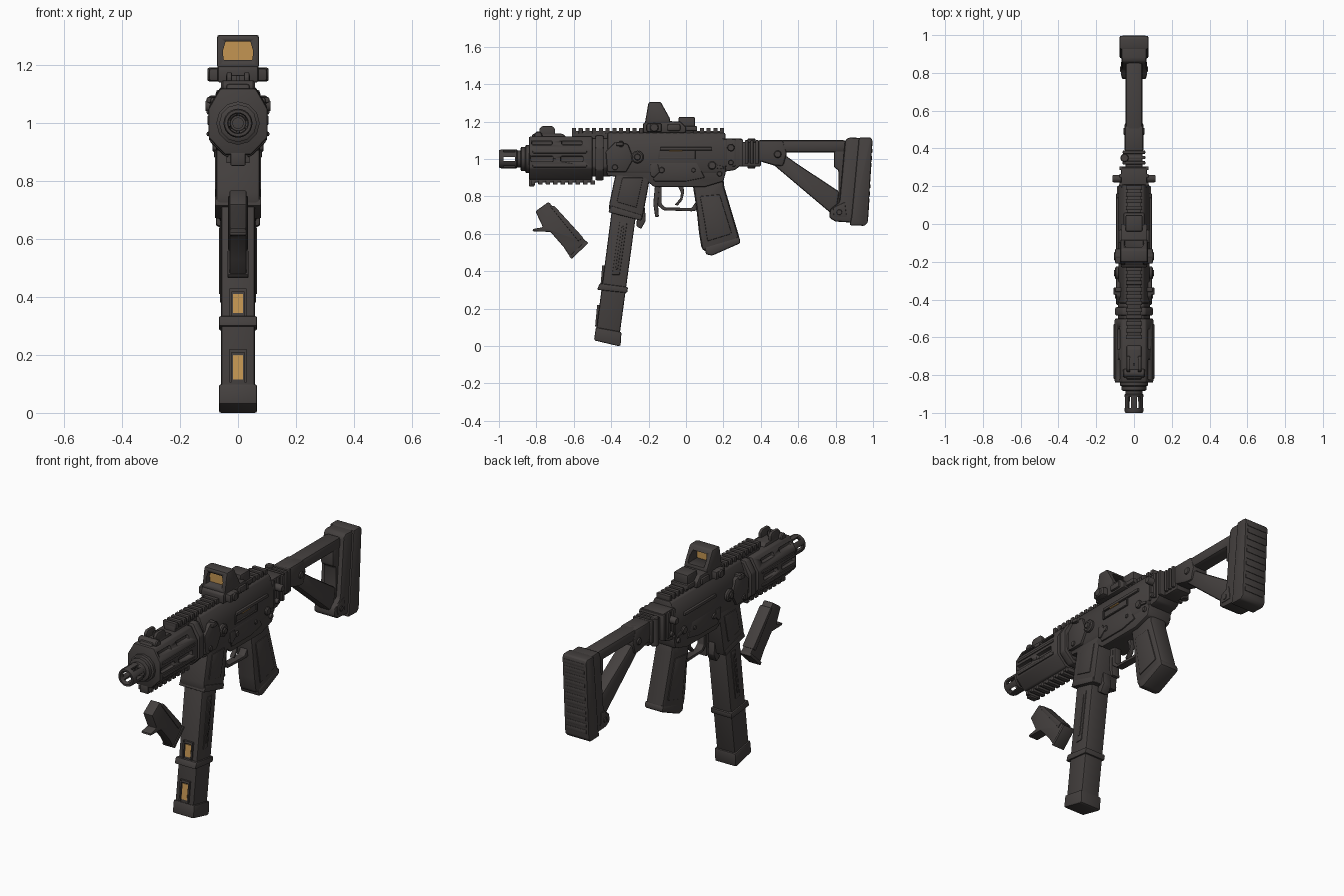
import bpy, bmesh, math
from mathutils import Vector, Matrix


def material(name, col):
    m = bpy.data.materials.new(name)
    m.diffuse_color = (*col, 1)
    return m


DARK = material("dark gunmetal", (0.058, 0.051, 0.049))
GOLD = material("amber gold", (0.55, 0.30, 0.085))


def finish(name, bm, mat=DARK, bevel=0.0):
    bmesh.ops.recalc_face_normals(bm, faces=bm.faces[:])
    if bevel:
        sharp = [e for e in bm.edges if len(e.link_faces) == 2 and e.calc_face_angle(0) > 0.5]
        bmesh.ops.bevel(bm, geom=sharp, offset=bevel, segments=2, profile=0.5,
                        affect='EDGES', clamp_overlap=True)
    me = bpy.data.meshes.new(name)
    bm.to_mesh(me)
    bm.free()
    ob = bpy.data.objects.new(name, me)
    bpy.context.collection.objects.link(ob)
    me.materials.append(mat)
    bpy.ops.object.select_all(action='DESELECT')
    ob.select_set(True)
    bpy.context.view_layer.objects.active = ob
    bpy.ops.object.shade_smooth_by_angle(angle=math.radians(35))
    return ob


def extrude(name, pts, a, b, axis='x', mat=DARK, bevel=0.008):
    """Axis x: pts are (y, z). Axis y: pts are (x, z)."""
    bm = bmesh.new()
    put = (lambda p, t: (t, p[0], p[1])) if axis == 'x' else (lambda p, t: (p[0], t, p[1]))
    f = bm.faces.new([bm.verts.new(put(p, a)) for p in pts])
    new = bmesh.ops.extrude_face_region(bm, geom=[f])['geom']
    d = Vector(put((0, 0), b - a))
    bmesh.ops.translate(bm, vec=d, verts=[v for v in new if isinstance(v, bmesh.types.BMVert)])
    return finish(name, bm, mat, bevel)


def slab(name, pts, w, **k):
    return extrude(name, pts, -w, w, **k)


def boxes(name, items, mat=DARK, bevel=0.005):
    """Each item is (x0, x1, y0, y1, z0, z1)."""
    bm = bmesh.new()
    for x0, x1, y0, y1, z0, z1 in items:
        m = Matrix.Translation(((x0 + x1) / 2, (y0 + y1) / 2, (z0 + z1) / 2)) @ \
            Matrix.Diagonal((x1 - x0, y1 - y0, z1 - z0, 1))
        bmesh.ops.create_cube(bm, size=1, matrix=m)
    return finish(name, bm, mat, bevel)


def lathe(name, prof, pos, axis='y', n=24, bevel=0.0):
    """Revolve (distance, radius) pairs around an axis through pos."""
    bm = bmesh.new()
    rings = []
    for d, r in prof:
        ring = []
        for i in range(n):
            c, s = r * math.cos(2 * math.pi * i / n), r * math.sin(2 * math.pi * i / n)
            o = {'x': (d, c, s), 'y': (c, d, s), 'z': (c, s, d)}[axis]
            ring.append(bm.verts.new(Vector(pos) + Vector(o)))
        rings.append(ring)
    for p, q in zip(rings, rings[1:]):
        for i in range(n):
            bm.faces.new((p[i], p[(i + 1) % n], q[(i + 1) % n], q[i]))
    bm.faces.new(rings[0])
    bm.faces.new(rings[-1])
    return finish(name, bm, DARK, bevel)


def pin(name, y, z, r, w, n=20):
    lathe(name, [(-w, r * .8), (-w + .006, r), (w - .006, r), (w, r * .8)], (0, y, z), 'x', n)


def cut(ob, cutter):
    cutter.hide_render = True
    m = ob.modifiers.new("cut", 'BOOLEAN')
    m.object, m.operation, m.solver = cutter, 'DIFFERENCE', 'EXACT'
    bpy.context.view_layer.objects.active = ob
    bpy.ops.object.modifier_apply(modifier=m.name)
    bpy.data.objects.remove(cutter)


def mirror_x(pts):
    return pts + [(-x, z) for x, z in reversed(pts)]


# Muzzle device with slots, and barrel collar
muzzle = lathe("muzzle", [(-.84, .05), (-.90, .045), (-.905, .05), (-.99, .05), (-1, .046),
                          (-1, .036), (-.985, .034), (-.90, .026), (-.90, .018), (-.87, .018)], (0, 0, 1))
for k in range(3):
    c = boxes("muzzle_slot_cutter", [(-.07, .07, -.975, -.915, -.010, .010)], bevel=0)
    c.matrix_world = Matrix.Translation((0, 0, 1)) @ Matrix.Rotation(math.pi * k / 3, 4, 'Y')
    bpy.context.view_layer.update()
    cut(muzzle, c)
lathe("barrel_collar", [(-.885, .055), (-.88, .065), (-.86, .065), (-.855, .075), (-.82, .075)], (0, 0, 1), n=12)

# Handguard with side slots
guard = extrude("handguard", mirror_x([(.045, .89), (.102, .95), (.102, 1.05), (.062, 1.12)]),
                -.84, -.5, 'y')
slots = []
for s in (-1, 1):
    for y in (-.77, -.61):
        slots.append((s * .1 - .02, s * .1 + .02, y - .06, y + .06, .985, 1.015))
        slots.append((s * .085 - .02, s * .085 + .02, y - .055, y + .055, 1.075, 1.097))
cut(guard, boxes("handguard_slot_cutter", slots, bevel=.006))
extrude("handguard_rear_band", mirror_x([(.045, .885), (.1, .94), (.1, 1.06), (.06, 1.125)]), -.485, -.44, 'y')
extrude("handguard_core", mirror_x([(.04, .905), (.085, .955), (.085, 1.04), (.05, 1.11)]), -.52, -.4, 'y')
boxes("handguard_side_ribs", [(s * .1 - .008, s * .1 + .008, -.82, -.53, z, z + .016)
                              for s in (-1, 1) for z in (.955, 1.03)])
boxes("lower_rail", [(-.035, .035, -.83, -.5, .875, .9)] +
      [(-.04, .04, -.83 + i * .04, -.806 + i * .04, .862, .885) for i in range(9)], bevel=.003)
slab("lower_rail_stop", [(-.84, .9), (-.84, .853), (-.81, .853), (-.8, .9)], .026, bevel=.005)

# Folding front sight
slab("front_sight_base", [(-.83, 1.1), (-.82, 1.135), (-.66, 1.135), (-.62, 1.1)], .04)
for s in (-1, 1):
    slab("front_sight_ear", [(-.78, 1.12), (-.785, 1.16), (-.77, 1.175), (-.715, 1.175), (-.7, 1.16), (-.7, 1.12)],
         .009, bevel=.004).location.x = s * .03
pin("front_sight_pivot", -.79, 1.125, .022, .058)
boxes("front_sight_post", [(-.006, .006, -.75, -.735, 1.12, 1.165)], bevel=.002)

# Upper receiver and top rail
extrude("upper_receiver", mirror_x([(.07, .91), (.082, .94), (.082, 1.06), (.055, 1.13), (.045, 1.14)]),
        -.42, .21, 'y')
boxes("top_rail", [(-.034, .034, -.61, .19, 1.1, 1.15)] +
      [(-.042, .042, -.61 + i * .036, -.588 + i * .036, 1.135, 1.166) for i in range(23)], bevel=.003)
boxes("receiver_side_rails", [(s * .08 - .014, s * .08 + .014, -.14, .14, 1.045, 1.063) for s in (-1, 1)])
boxes("ejection_port_frame", [(.07, .09, -.15, .05, 1.0, 1.008), (.07, .09, -.15, -.142, 1.0, 1.05),
                              (.07, .09, .042, .05, 1.0, 1.05)], bevel=.002)
boxes("ejection_port_strip", [(.084, .092, -.09, -.02, 1.040, 1.0445)], GOLD, 0)
slab("receiver_front_plate", [(-.42, .93), (-.43, 1.04), (-.38, 1.09), (-.31, 1.08), (-.28, 1.0), (-.32, .93)], .095)
boxes("charging_handle", [(-.1, .1, -.36, -.335, 1.065, 1.095), (-.108, .108, -.375, -.335, 1.07, 1.09)])

# Lower receiver with controls
slab("lower_receiver", [(-.44, .99), (.2, 1.0), (.215, .94), (.2, .88), (.1, .85), (-.17, .85), (-.22, .89), (-.42, .91)],
     .076)
slab("receiver_mid_panel", [(-.2, .98), (.06, .98), (.1, .9), (.0, .88), (-.17, .88)], .083, bevel=.005)
for y, z, r, w in ((-.26, 1.01, .034, .1), (-.26, 1.01, .018, .106), (.14, .965, .022, .095), (-.13, .94, .016, .09),
                   (.04, .94, .012, .088), (.18, .92, .014, .088), (-.38, .955, .016, .1)):
    pin("receiver_pin", y, z, r, w)
slab("selector_lever", [(.13, .975), (.2, .96), (.2, .945), (.13, .955)], .09, bevel=.003)
slab("bolt_catch", [(-.19, .97), (-.15, .97), (-.14, .93), (-.17, .9), (-.19, .91)], .088, bevel=.004)

# Magazine well, release lever, trigger and guard
slab("magazine_well", [(-.37, .95), (-.185, .95), (-.2, .86), (-.235, .67), (-.27, .68), (-.412, .72), (-.41, .76)],
     .076, bevel=.012)
slab("magazine_well_panel", [(-.34, .9), (-.23, .9), (-.265, .74), (-.37, .77)], .08, bevel=.004)
slab("magazine_well_lip", [(-.4, .75), (-.235, .7), (-.24, .67), (-.415, .715)], .08, bevel=.005)
slab("magazine_well_tail", [(-.26, .72), (-.22, .74), (-.215, .67), (-.24, .625), (-.265, .64)], .025, bevel=.005)
slab("magazine_release", [(-.165, .87), (-.14, .87), (-.15, .76), (-.145, .69), (-.165, .69), (-.175, .76)], .025,
     bevel=.005)
slab("trigger_guard", [(-.15, .86), (-.13, .86), (-.13, .76), (-.11, .74), (.03, .738), (.06, .78), (.075, .78),
                       (.06, .725), (.03, .72), (-.12, .725), (-.15, .75)], .022, bevel=.004)
slab("trigger", [(-.05, .87), (-.015, .87), (-.01, .82), (-.02, .78), (-.045, .75), (-.06, .755), (-.03, .79),
                 (-.027, .82)], .013, bevel=.004)

# Magazine with collar, base and cartridge windows
slab("magazine", [(-.395, .74), (-.262, .74), (-.36, .02), (-.485, .045)], .058, bevel=.01)
slab("magazine_side_rib", [(-.355, .66), (-.315, .66), (-.355, .38), (-.395, .38)], .062, bevel=.003)
slab("magazine_side_slot", [(-.343, .64), (-.33, .64), (-.365, .41), (-.378, .41)], .066, bevel=.003)
slab("magazine_collar", [(-.462, .335), (-.31, .315), (-.315, .283), (-.475, .3)], .066, bevel=.007)
slab("magazine_base", [(-.482, .1), (-.345, .075), (-.35, .0), (-.365, .0), (-.492, .03)], .066, bevel=.008)


def front_y(z):
    return -.395 - (.74 - z) * .1295


for z0, z1 in ((.115, .2), (.345, .41)):
    a, b = front_y(z0), front_y(z1)
    slab("cartridge_window", [(a - .004, z0), (b - .004, z1), (b + .003, z1), (a + .003, z0)], .017, mat=GOLD, bevel=0)
    for s in (-1, 1):
        slab("window_frame", [(a - .01, z0 - .01), (b - .01, z1 + .02), (b + .01, z1 + .02), (a + .01, z0 - .01)],
             .004, bevel=0).location.x = s * .026
    slab("window_lintel", [(b - .01, z1 + .008), (b - .008, z1 + .02), (b + .01, z1 + .02), (b + .01, z1 + .008)],
         .026, bevel=0)

# Pistol grip
slab("grip", [(.03, .9), (.2, .9), (.205, .85), (.29, .565), (.27, .545), (.13, .5), (.085, .51), (.07, .6),
              (.055, .74)], .056, bevel=.022)
slab("grip_base", [(.285, .585), (.292, .55), (.14, .483), (.105, .49), (.1, .53)], .058, bevel=.01)
slab("grip_panel", [(.075, .8), (.18, .81), (.245, .6), (.115, .56), (.1, .66)], .061, bevel=.005)

# Reflex optic: base, hood with amber lens, rear module
slab("optic_base", [(-.23, 1.14), (-.23, 1.19), (-.2, 1.205), (-.03, 1.2), (.0, 1.17), (.0, 1.14)], .07)
boxes("optic_clamps", [(-.1, .1, -.21, -.13, 1.145, 1.19), (-.082, .082, -.1, -.03, 1.15, 1.185)], bevel=.008)
pin("optic_knob", -.17, 1.168, .024, .106)
hood = slab("optic_hood", [(-.22, 1.19), (-.2, 1.305), (-.135, 1.305), (-.085, 1.215), (-.085, 1.19)], .073, bevel=.01)
cut(hood, extrude("optic_hole_cutter", mirror_x([(.05, 1.218), (.052, 1.25), (.043, 1.282)]), -.3, 0, 'y', bevel=.004))
extrude("optic_lens", mirror_x([(.052, 1.215), (.054, 1.25), (.045, 1.285)]), -.178, -.171, 'y', GOLD, 0)
boxes("optic_rear_module", [(-.045, .045, -.04, .048, 1.16, 1.225)], bevel=.008)
boxes("rear_module_foot", [(-.055, .055, -.05, .06, 1.15, 1.175)])

# Rear block and stock hinge
slab("rear_block", [(.19, 1.11), (.3, 1.11), (.3, .97), (.26, .94), (.19, .93)], .068)
boxes("rear_block_ribs", [(-.078, .078, y, y + .02, .96, 1.105) for y in (.2, .245, .285)])
pin("rear_takedown_knob", .24, 1.06, .02, .113)
pin("rear_lower_pin", .24, .98, .014, .088)
boxes("stock_hinge", [(-.045, .045, .28, .4, .96, 1.09)] +
      [(-.06, .06, .315 + i * .028, .333 + i * .028, .975, 1.1) for i in range(3)])
lathe("hinge_barrel", [(.95, .018), (.955, .022), (1.105, .022), (1.11, .018)], (-.05, .35, 0), 'z')

# Skeleton stock
slab("stock_front", [(.38, 1.1), (.52, 1.1), (.54, 1.03), (.52, .96), (.47, .965), (.385, .99)], .05, bevel=.014)
pin("stock_front_bolt", .49, 1.025, .02, .056)
slab("stock_top_tube", [(.4, 1.1), (.86, 1.1), (.86, 1.035), (.4, 1.035)], .045, bevel=.018)
slab("stock_diagonal", [(.46, .975), (.53, 1.02), (.6, .97), (.82, .825), (.8, .69), (.75, .73)], .038, bevel=.012)
slab("stock_rear_strut", [(.79, 1.06), (.86, 1.06), (.85, .68), (.79, .7), (.815, .8), (.815, .94), (.79, .955)],
     .04, bevel=.01)
slab("stock_butt", [(.85, 1.1), (.87, 1.115), (.985, 1.11), (.955, .655), (.8, .665), (.765, .685), (.77, .73),
                    (.82, .77)], .066, bevel=.014)
slab("butt_pad", [(.925, 1.115), (.988, 1.115), (.997, 1.1), (.972, .66), (.955, .642), (.875, .645), (.885, .69)],
     .076, bevel=.012)
slab("butt_bolt_plate", [(.785, .74), (.85, .77), (.86, .69), (.79, .69)], .07, bevel=.006)
pin("butt_bolt", .82, .715, .016, .074)
for i in range(11):
    z = .69 + i * .038
    y = .972 + (z - .66) * .0568
    slab("butt_ridge", [(y - .02, z), (y + .003, z), (y + .003, z + .022), (y - .02, z + .022)], .062, bevel=.002)

# Detached angled foregrip
slab("foregrip", [(-.805, .72), (-.735, .77), (-.525, .55), (-.615, .468), (-.655, .53), (-.725, .61), (-.82, .612),
                  (-.82, .625), (-.765, .635)], .03, bevel=.008)
slab("foregrip_rib", [(-.725, .745), (-.705, .75), (-.55, .58), (-.575, .56)], .034, bevel=.003)
slab("foregrip_cap", [(-.535, .562), (-.522, .55), (-.612, .465), (-.625, .478)], .036, bevel=.003)
